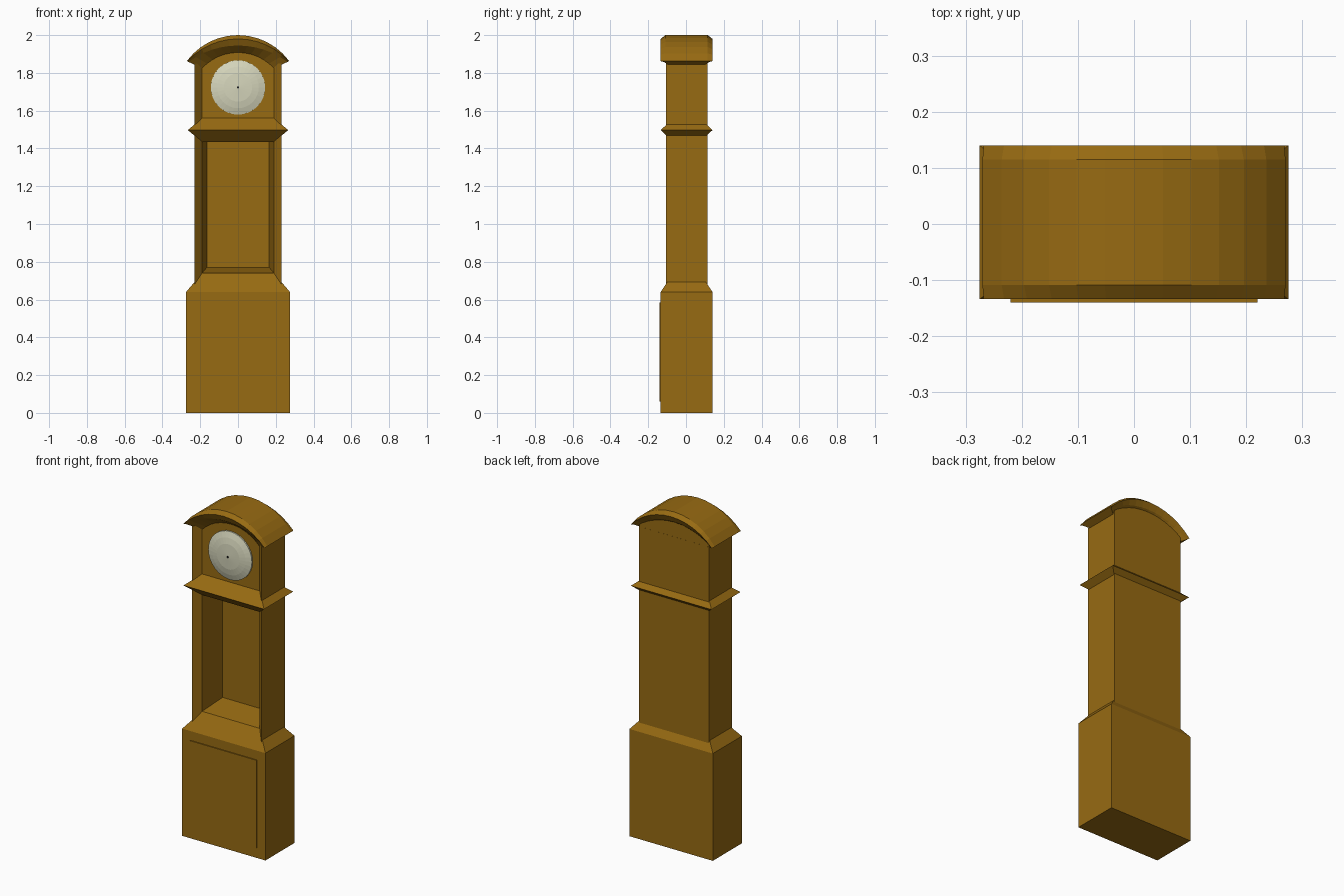
import bpy, math

if "Cube" in bpy.data.objects:
    bpy.data.objects.remove(bpy.data.objects["Cube"])

YC = 0.003  # body centre in depth (thin front plate makes up the difference)


def material(name, rgb):
    m = bpy.data.materials.new(name)
    m.diffuse_color = (*rgb, 1)
    m.use_nodes = True
    m.node_tree.nodes["Principled BSDF"].inputs["Base Color"].default_value = m.diffuse_color
    return m


WOOD = material("brown wood", (0.31, 0.145, 0.006))
CREAM = material("cream dial", (0.67, 0.67, 0.50))
DARK = material("dark metal", (0.01, 0.01, 0.01))


def loft(name, rings, mat):
    """Closed solid through rings of equal point count, capped at both ends."""
    n = len(rings[0])
    verts = [p for r in rings for p in r]
    faces = [list(range(n)), list(range(len(verts) - n, len(verts)))]
    for k in range(len(rings) - 1):
        for i in range(n):
            j = (i + 1) % n
            faces.append([k * n + i, k * n + j, (k + 1) * n + j, (k + 1) * n + i])
    me = bpy.data.meshes.new(name)
    me.from_pydata(verts, [], faces)
    me.materials.append(mat)
    ob = bpy.data.objects.new(name, me)
    bpy.context.collection.objects.link(ob)
    bpy.context.view_layer.objects.active = ob
    bpy.ops.object.select_all(action='DESELECT')
    ob.select_set(True)
    bpy.ops.object.mode_set(mode='EDIT')
    bpy.ops.mesh.select_all(action='SELECT')
    bpy.ops.mesh.normals_make_consistent(inside=False)
    bpy.ops.object.mode_set(mode='OBJECT')
    return ob


def rect(hx, hy, z):
    return [(-hx, YC - hy, z), (hx, YC - hy, z), (hx, YC + hy, z), (-hx, YC + hy, z)]


def arc(half, z_end, z_top, n=12):
    """Circular arc in x/z from -half to half, rising to z_top."""
    s = z_top - z_end
    r = (half * half + s * s) / (2 * s)
    a = math.asin(half / r)
    return [(r * math.sin(t), z_top - r + r * math.cos(t))
            for t in (-a + 2 * a * i / n for i in range(n + 1))]


def circle(r, y, n=32):
    return [(r * math.cos(2 * math.pi * i / n), y, 1.723 + r * math.sin(2 * math.pi * i / n))
            for i in range(n)]


# Plinth with sloped shoulder, and its raised front panel
loft("base", [rect(0.275, 0.137, 0), rect(0.275, 0.137, 0.64), rect(0.19, 0.07, 0.74)], WOOD)
loft("base_panel", [[(x, y, z) for x, z in ((-0.22, 0.06), (0.22, 0.06), (0.22, 0.585), (-0.22, 0.585))]
                    for y in (-0.14, -0.132)], WOOD)

# Trunk: U-shaped section, open at the front with chamfered jambs
half = [(0.165, 0.09), (0.19, YC - 0.07), (0.23, YC - 0.11), (0.23, YC + 0.11)]
section = half + [(-x, y) for x, y in reversed(half)]
loft("trunk", [[(x, y, z) for x, y in section] for z in (0.65, 1.85)], WOOD)

# Sloping floor of the trunk opening
loft("trunk_floor", [[(x, -0.067, 0.65), (x, -0.067, 0.74), (x, 0.1, 0.772), (x, 0.1, 0.65)]
                     for x in (-0.19, 0.19)], WOOD)

# Waist moulding between trunk and hood
loft("waist_moulding", [rect(0.19, 0.07, 1.435), rect(0.266, 0.137, 1.497), rect(0.19, 0.07, 1.56)], WOOD)

# Hood block with arched top; its front is the recessed dial board
outline = arc(0.229, 1.862, 1.955) + [(0.229, 1.436), (-0.229, 1.436)]
loft("hood", [[(x, y, z) for x, z in outline] for y in (YC - 0.07, YC + 0.1095)], WOOD)

# Arched roof moulding: each row is (half width, end height, crown height, depth)
rows = [(0.19, 1.825, 1.908, 0.07), (0.262, 1.858, 1.945, 0.12),
        (0.268, 1.862, 1.98, 0.137), (0.270, 1.864, 2.0, 0.112)]
arcs = [(arc(h, e, t), d) for h, e, t, d in rows]
profile = [(a, -d) for a, d in arcs] + [(a, d) for a, d in reversed(arcs)]
loft("roof", [[(a[i][0], YC + d, a[i][1]) for a, d in profile] for i in range(13)], WOOD)

# Domed dial and centre spindle
loft("dial", [circle(0.144, -0.06), circle(0.144, -0.075), circle(0.11, -0.086),
              circle(0.075, -0.093), circle(0.008, -0.097)], CREAM)
loft("spindle", [circle(0.006, -0.09, 12), circle(0.006, -0.1, 12)], DARK)
